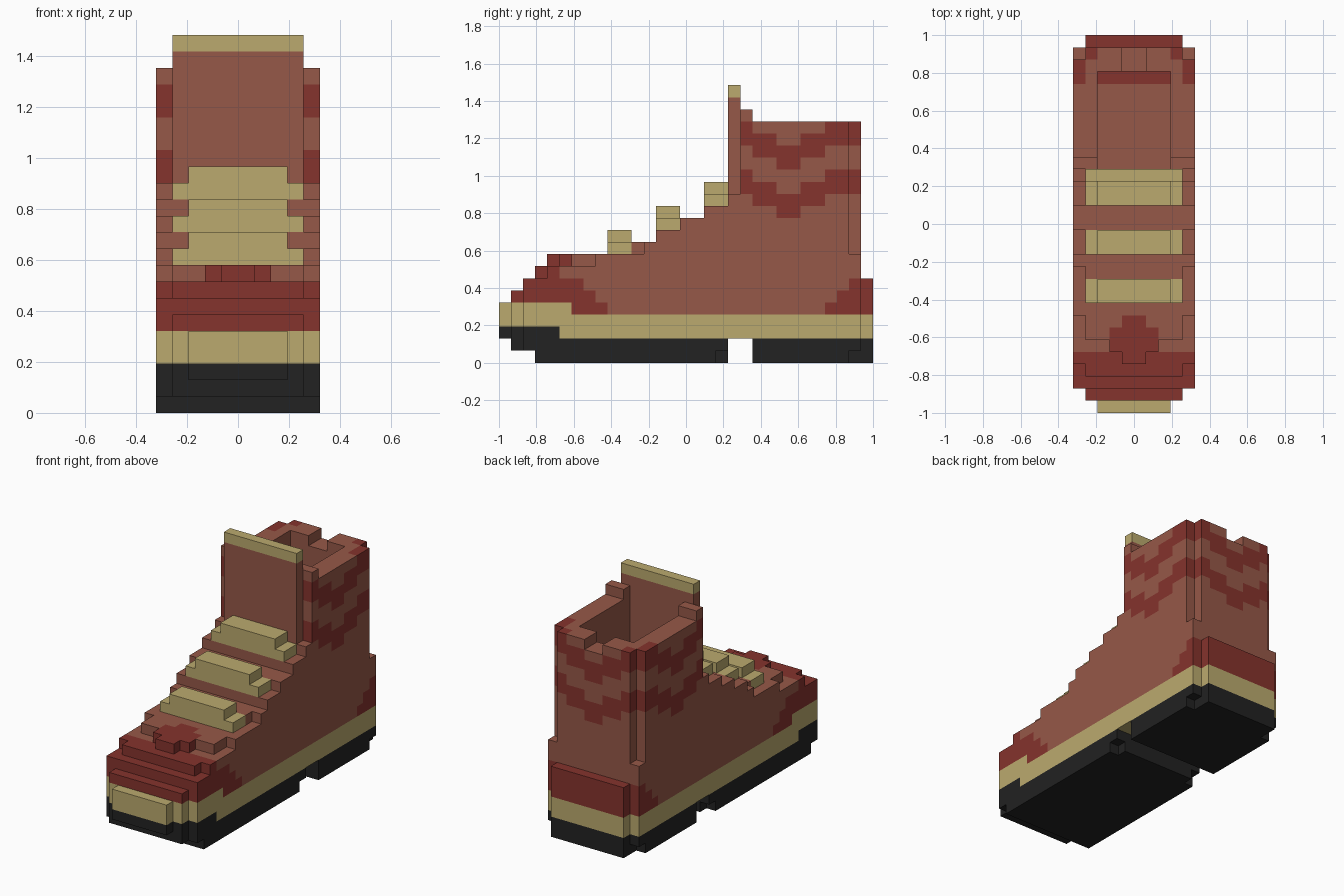
import bpy
import bmesh
from itertools import product
from mathutils import Vector

cube = bpy.data.objects.get("Cube")
if cube:
    bpy.data.objects.remove(cube, do_unlink=True)

# The boot is a block model: LENGTH cells long, WIDTH cells wide
LENGTH, WIDTH = 31, 10
CELL = 2 / LENGTH
LAST = WIDTH - 1


def make_material(name, colour):
    mat = bpy.data.materials.new(name)
    mat.use_nodes = True
    rgba = (*colour, 1)
    mat.diffuse_color = rgba
    bsdf = next(n for n in mat.node_tree.nodes if n.type == 'BSDF_PRINCIPLED')
    bsdf.inputs["Base Color"].default_value = rgba
    return mat


BROWN, RED, TAN, BLACK = range(4)
MATERIALS = [
    make_material("brown leather", (.305, .098, .065)),
    make_material("dark red leather", (.235, .033, .026)),
    make_material("tan rubber", (.497, .402, .156)),
    make_material("black rubber", (.016, .016, .016)),
]


def box(xs, ys, zs):
    """Set of cells in half-open index ranges."""
    return set(product(range(*xs), range(*ys), range(*zs)))


def side_inset(x):
    """Cells between x and the nearer side of the boot."""
    return min(x, LAST - x)


def rounded(cells):
    """Trim the corners of the plan outline at toe and heel."""
    trim = {0: 2, 1: 1, LENGTH - 1: 1}
    return {c for c in cells if side_inset(c[0]) >= trim.get(c[1], 0)}


def build(name, cells, colour_rule):
    """Skin a set of cells and merge flat areas of one colour."""
    bm = bmesh.new()
    corners = {}

    def corner(p):
        if p not in corners:
            x, y, z = p
            corners[p] = bm.verts.new(
                Vector((x - WIDTH / 2, y - LENGTH / 2, z)) * CELL)
        return corners[p]

    for cell in sorted(cells):
        for axis, side in product(range(3), (0, 1)):
            near = list(cell)
            near[axis] += 2 * side - 1
            if tuple(near) in cells:
                continue
            u, v = (axis + 1) % 3, (axis + 2) % 3
            loop = []
            for du, dv in ((0, 0), (1, 0), (1, 1), (0, 1)):
                p = list(cell)
                p[axis] += side
                p[u] += du
                p[v] += dv
                loop.append(corner(tuple(p)))
            face = bm.faces.new(loop if side else loop[::-1])
            face.material_index = colour_rule(*cell)
    bmesh.ops.dissolve_limit(bm, angle_limit=.01, verts=bm.verts[:],
                             edges=bm.edges[:], delimit={'MATERIAL'})
    mesh = bpy.data.meshes.new(name)
    bm.to_mesh(mesh)
    bm.free()
    for mat in MATERIALS:
        mesh.materials.append(mat)
    obj = bpy.data.objects.new(name, mesh)
    bpy.context.collection.objects.link(obj)
    return obj


def plain(colour):
    return lambda x, y, z: colour


ALL_X = (0, WIDTH)

# Tread: front and heel blocks, with a raised black toe
front_tread = box(ALL_X, (3, 19), (0, 1)) | box(ALL_X, (1, 19), (1, 2))
front_tread |= box(ALL_X, (0, 5), (2, 3))
heel_tread = box(ALL_X, (21, LENGTH), (0, 2))
for x in (0, LAST):
    front_tread.discard((x, 18, 0))
    heel_tread.discard((x, 29, 0))
build("front_tread", rounded(front_tread), plain(BLACK))
build("heel_tread", rounded(heel_tread), plain(BLACK))

# Midsole with a raised toe bumper
midsole = box(ALL_X, (0, 6), (3, 5)) | box(ALL_X, (5, LENGTH), (2, 4))
build("midsole", rounded(midsole), plain(TAN))

# Upper: stepped instep, then the ankle shaft
RIM = 20
CAP = 8
STEP_START = {4: 6, 5: 1, 6: 2, 7: 3, 9: 11, 10: 13, 11: 15, 12: 17, 13: 19}
CAP_START = [8, 6, 6, 5, 4]


def upper_start(x, z):
    inset = side_inset(x)
    if z == CAP:
        return CAP_START[inset]
    outer_step = 1 if inset == 0 and z in (7, 9) else 0
    return STEP_START.get(z, 20) + outer_step


def upper_end(x, z):
    if z < 7:
        return LENGTH
    return 29 if z >= 9 and side_inset(x) == 0 else 30


upper = set()
for x, z in product(range(WIDTH), range(4, RIM)):
    upper |= box((x, x + 1), (upper_start(x, z), upper_end(x, z)), (z, z + 1))
upper -= box((2, 8), (20, 28), (5, RIM))            # foot opening
upper -= box((4, 6), (28, 30), (RIM - 1, RIM))      # notch in the back rim
for xs in ((0, 2), (8, WIDTH)):                     # raised front rim corners
    upper |= box(xs, (20, 21), (RIM, RIM + 1))


def upper_colour(x, y, z):
    inset = side_inset(x)
    # Toe cap
    if z == CAP:
        toe = inset >= 3 and y < inset + 4
    else:
        toe = y < {4: 9, 5: 8, 6: 7, 7: 5}.get(z, 0)
    # Heel counter
    heel = z < 7 and (y >= 23 + z or y == LENGTH - 1)
    # Two zigzag bands round the shaft
    band = False
    if inset == 0 and y >= 20:
        dip = max(0, 2 - abs(2 * y - 47) // 4) if 20 < y < 27 else 0
        dip = 2 if y in (23, 24) else min(dip, 1)
        if y in (21, 22, 25, 26):
            dip = 1
        band = z + dip in (14, 15, 18, 19)
    elif y == 29:
        band = z + inset // 2 in (14, 15, 18, 19)
    return RED if toe or heel or band else BROWN


build("upper", rounded(upper), upper_colour)

# Tongue with a tan top edge
TONGUE_TOP = 23
build("tongue", box((1, 9), (19, 20), (13, TONGUE_TOP)),
      lambda x, y, z: TAN if z == TONGUE_TOP - 1 else BROWN)

# Three laces, each a wide bar with a narrower bar on top
for i in range(3):
    y, z = 9 + 4 * i, 9 + 2 * i
    lace = box((1, 9), (y, y + 2), (z, z + 1))
    lace |= box((2, 8), (y, y + 2), (z + 1, z + 2))
    build(f"lace_{i + 1}", lace, plain(TAN))
